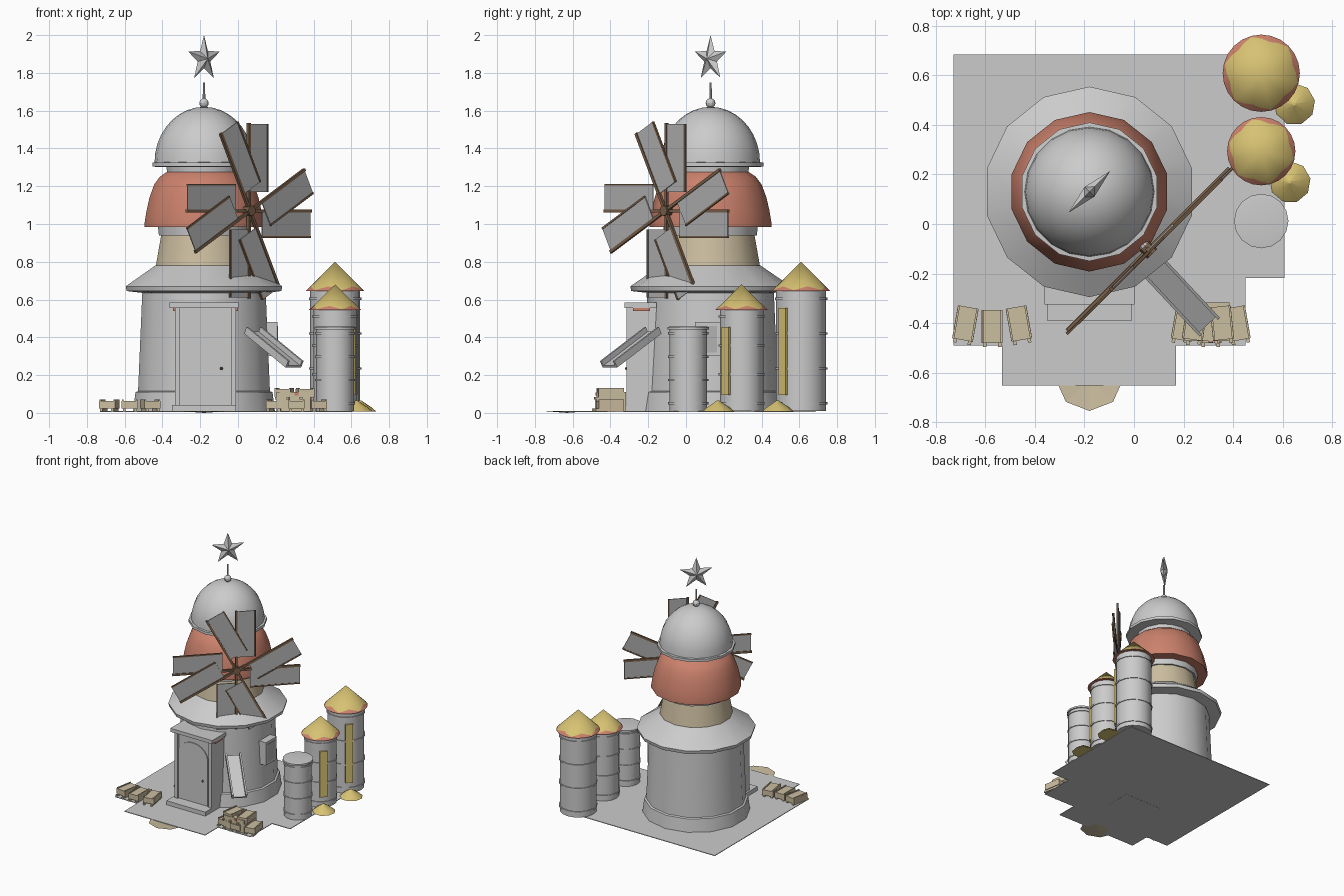
import bpy, bmesh
from math import sin, cos, pi, radians
from mathutils import Matrix, Vector

if "Cube" in bpy.data.objects:
    bpy.data.objects.remove(bpy.data.objects["Cube"])


def material(name, rgb):
    m = bpy.data.materials.new(name)
    m.use_nodes = True
    m.diffuse_color = (*rgb, 1)
    m.node_tree.nodes["Principled BSDF"].inputs["Base Color"].default_value = (*rgb, 1)
    return m


GREY = material("pale grey", (.6, .6, .6))
SAIL = material("sail grey", (.45, .45, .45))
RED = material("clay red", (.6, .22, .15))
YELLOW = material("straw yellow", (.68, .54, .17))
BEIGE = material("beige", (.6, .51, .35))
BROWN = material("wood brown", (.2, .12, .07))
I = Matrix.Identity(4)


def finish(name, bm, mats, smooth=False, recalc=True):
    if recalc:
        bmesh.ops.recalc_face_normals(bm, faces=bm.faces[:])
    me = bpy.data.meshes.new(name)
    bm.to_mesh(me)
    bm.free()
    ob = bpy.data.objects.new(name, me)
    bpy.context.collection.objects.link(ob)
    for m in mats:
        me.materials.append(m)
    if smooth:
        bpy.ops.object.select_all(action='DESELECT')
        ob.select_set(True)
        bpy.context.view_layer.objects.active = ob
        bpy.ops.object.shade_smooth_by_angle(angle=radians(32))
    return ob


def box(name, centre, size, mat, mx=I):
    bm = bmesh.new()
    bmesh.ops.create_cube(bm, size=1)
    bm.transform(mx @ Matrix.Translation(centre) @ Matrix.Diagonal((*size, 1)))
    return finish(name, bm, [mat])


def lathe(name, profile, centre, mat, n=14, mx=I):
    """Closed solid turned around z from (radius, height) pairs."""
    bm = bmesh.new()
    rings = [[bm.verts.new((r * cos(pi / 2 + 2 * pi * i / n), r * sin(pi / 2 + 2 * pi * i / n), z))
              for i in range(n)] for r, z in profile]
    for a, b in zip(rings, rings[1:]):
        for i in range(n):
            j = (i + 1) % n
            bm.faces.new((a[i], a[j], b[j], b[i]))
    bm.faces.new(rings[0])
    bm.faces.new(rings[-1])
    bm.transform(mx @ Matrix.Translation(centre))
    return finish(name, bm, [mat], True)


def prism(name, outline, thick, mat, mx):
    """Flat outline in xy, extruded along z."""
    bm = bmesh.new()
    f = bm.faces.new([bm.verts.new((x, y, 0)) for x, y in outline])
    top = bmesh.ops.extrude_face_region(bm, geom=[f])["geom"]
    bmesh.ops.translate(bm, verts=[v for v in top if isinstance(v, bmesh.types.BMVert)], vec=(0, 0, thick))
    bm.transform(mx)
    return finish(name, bm, [mat])


# Ground plate and the round step in front of it
prism("ground_plate", [(-.73, .685), (.607, .685), (.607, -.218), (.45, -.218), (.45, -.49), (.17, -.49),
                       (.17, -.653), (-.534, -.653), (-.534, -.49), (-.73, -.49)],
      .005, GREY, Matrix.Translation((0, 0, .006)))
bm = bmesh.new()
hub = bm.verts.new((-.18, -.63, 0))
rim = [bm.verts.new((-.18 + .135 * sin(pi * i / 4), -.63 + .125 * cos(pi * i / 4), .01)) for i in range(8)]
for i in range(8):
    bm.faces.new((hub, rim[i], rim[(i + 1) % 8]))
finish("round_step", bm, [BEIGE], recalc=False)

# Tower, bottom to top
T = (-.18, .13, 0)
lathe("tower_base", [(.385, .008), (.372, .11), (.358, .115), (.335, .64)], T, GREY)
lathe("tower_skirt", [(.33, .635), (.42, .645), (.425, .67), (.265, .78)], T, GREY)
lathe("tower_waist", [(.262, .775), (.232, .945)], T, BEIGE)
lathe("waist_ring", [(.245, .94), (.25, .985)], T, GREY)
lathe("red_hood", [(.25, .985), (.322, .985), (.322, 1.01), (.312, 1.07), (.296, 1.14), (.27, 1.21),
                   (.24, 1.25), (.2, 1.277)], T, RED)
lathe("dome_neck", [(.2, 1.27), (.205, 1.31)], T, GREY)
lathe("dome_rim", [(.26, 1.302), (.28, 1.305), (.28, 1.325), (.255, 1.328)], T, GREY)
lathe("dome", [(.262 * cos(a * pi / 18), 1.325 + .295 * sin(a * pi / 18)) for a in range(9)]
      + [(.005, 1.62)], T, GREY, 20)
lathe("finial_ball", [(.026 * sin(max(a, .05) * pi / 6), 1.64 - .026 * cos(a * pi / 6)) for a in range(6)]
      + [(.002, 1.666)], T, GREY, 10)
lathe("finial_pole", [(.007, 1.65), (.006, 1.75)], T, GREY, 8)

# Faceted star, turned to the front left corner
TURN = Matrix.Rotation(pi / 4, 4, 'Z')
bm = bmesh.new()
tips = [bm.verts.new((r * sin(i * pi / 5), 0, r * cos(i * pi / 5)))
        for i in range(10) for r in [.125 if i % 2 == 0 else .05]]
for side in (-.028, .028):
    c = bm.verts.new((0, side, 0))
    for i in range(10):
        bm.faces.new((c, tips[i], tips[(i + 1) % 10]))
bm.transform(Matrix.Translation((-.18, .13, 1.875)) @ TURN)
finish("star", bm, [GREY])

# Sail wheel: two sets of four sails
WHEEL = Matrix.Translation((.057, -.103, 1.07)) @ TURN
for k in range(4):
    for extra, depth in ((0, 0), (28, -.008)):
        m = WHEEL @ Matrix.Rotation(-radians(90 * k + extra), 4, 'Y')
        box("sail_spar", (.232, depth, 0), (.464, .016, .016), BROWN, m)
        box("sail_cloth", (.28, depth, -.07), (.36, .006, .14), SAIL, m)
        box("sail_rail", (.28, depth, -.138), (.36, .012, .01), BROWN, m)
ALONG = WHEEL @ Matrix.Rotation(-pi / 2, 4, 'X')
lathe("wheel_hub", [(.028, -.025), (.028, .02)], (0, 0, 0), BROWN, 8, ALONG)
lathe("wheel_axle", [(.022, .015), (.022, .14)], (0, 0, 0), GREY, 10, ALONG)

# Entrance porch
box("porch", (-.172, -.2, .28), (.325, .2, .55), GREY)
box("porch_canopy", (-.18, -.24, .57), (.365, .17, .028), GREY)
box("porch_step", (-.18, -.3, .025), (.34, .185, .035), GREY)
for s in (-1, 1):
    box("canopy_bracket", (-.172 + s * .165, -.235, .548), (.012, .09, .016), RED)
    box("door_post", (-.172 + s * .148, -.305, .29), (.028, .02, .53), GREY)
UP = Matrix.Translation((-.18, -.3, 0)) @ Matrix.Rotation(pi / 2, 4, 'X')
prism("door_panel", [(-.13, .045), (.13, .045)] + [(.13 * cos(a * pi / 10), .40 + .11 * sin(a * pi / 10))
                                                   for a in range(11)], .007, GREY, UP)
lathe("door_knob", [(.004, -.008), (.008, 0), (.004, .008)], (-.088, -.315, .235), BROWN, 8)

# Side window box and sloping trough
box("window_frame", (.175, .115, .39), (.07, .135, .18), GREY)
box("window_pane", (.211, .115, .39), (.004, .1, .14), SAIL)
a, b = Vector((.075, -.17, .425)), Vector((.295, -.405, .245))
d = b - a
SLOPE = Matrix.Translation((a + b) / 2) @ d.to_track_quat('Y', 'Z').to_matrix().to_4x4()
box("trough_floor", (0, 0, 0), (.1, d.length, .012), GREY, SLOPE)
for s in (-1, 1):
    box("trough_side", (s * .05, 0, .014), (.012, d.length, .04), GREY, SLOPE)


# Silos
def silo_roof(centre, r, z, h):
    """Cone with a scalloped red border."""
    n = 24
    bm = bmesh.new()

    def ring(f):
        return [bm.verts.new((r * f(i) * cos(2 * pi * i / n), r * f(i) * sin(2 * pi * i / n),
                              z + h * (1 - f(i)))) for i in range(n)]
    out, mid = ring(lambda i: 1), ring(lambda i: (.9, .84, .9, .97)[i % 4])
    tip = bm.verts.new((0, 0, z + h))
    for i in range(n):
        j = (i + 1) % n
        bm.faces.new((out[i], out[j], mid[j], mid[i])).material_index = 1
        bm.faces.new((mid[i], mid[j], tip))
    bm.faces.new(out[::-1]).material_index = 1
    bm.transform(Matrix.Translation(centre))
    finish("silo_roof", bm, [YELLOW, RED], True)


for y, r, top, cone in ((.609, .133, .65, .155), (.294, .115, .55, .135), (.012, .1, .455, 0)):
    c = (.514, y, 0)
    lathe("silo_body", [(r, .01), (r, top)], c, GREY, 16)
    for k in range(4):
        z = .045 + (top - .06) * k / 3.2
        lathe("silo_band", [(r + .006, z), (r + .006, z + .012)], c, GREY, 16)
    if cone:
        silo_roof(c, r + .023, top - .005, cone)
        m = Matrix.Translation(c) @ Matrix.Rotation(-pi / 4, 4, 'Z')
        box("grain_slot", (r, 0, top / 2), (.018, .055, top - .19), YELLOW, m)
        lathe("grain_pile", [(.085, .008), (.06, .03), (.006, .065)], (.514 + r, y - .125, 0), YELLOW, 9)
    else:
        lathe("silo_lid", [(r + .01, top - .014), (r + .01, top), (r - .012, top + .003)], c, GREY, 16)


# Crates in two curved rows
def crate(x, y, z, deg):
    m = Matrix.Translation((x, y, z)) @ Matrix.Rotation(radians(deg), 4, 'Z')
    box("crate", (0, 0, .035), (.085, .135, .042), BEIGE, m)
    for s in (-1, 1):
        box("crate_skid", (s * .03, -.008, .007), (.014, .15, .014), BEIGE, m)
        box("crate_lip", (s * .038, 0, .059), (.008, .135, .008), BEIGE, m)


for x in (-.573, .31):
    for s in (-1, 0, 1):
        crate(x + s * .108, -.402 - .012 * (s == 0), .008, s * 10)
box("stacked_box", (.295, -.395, .06), (.18, .155, .1), BEIGE)
crate(.245, -.4, .07, -8)
crate(.355, -.4, .07, 6)
box("box_tag", (.31, -.476, .1), (.02, .006, .016), RED)
